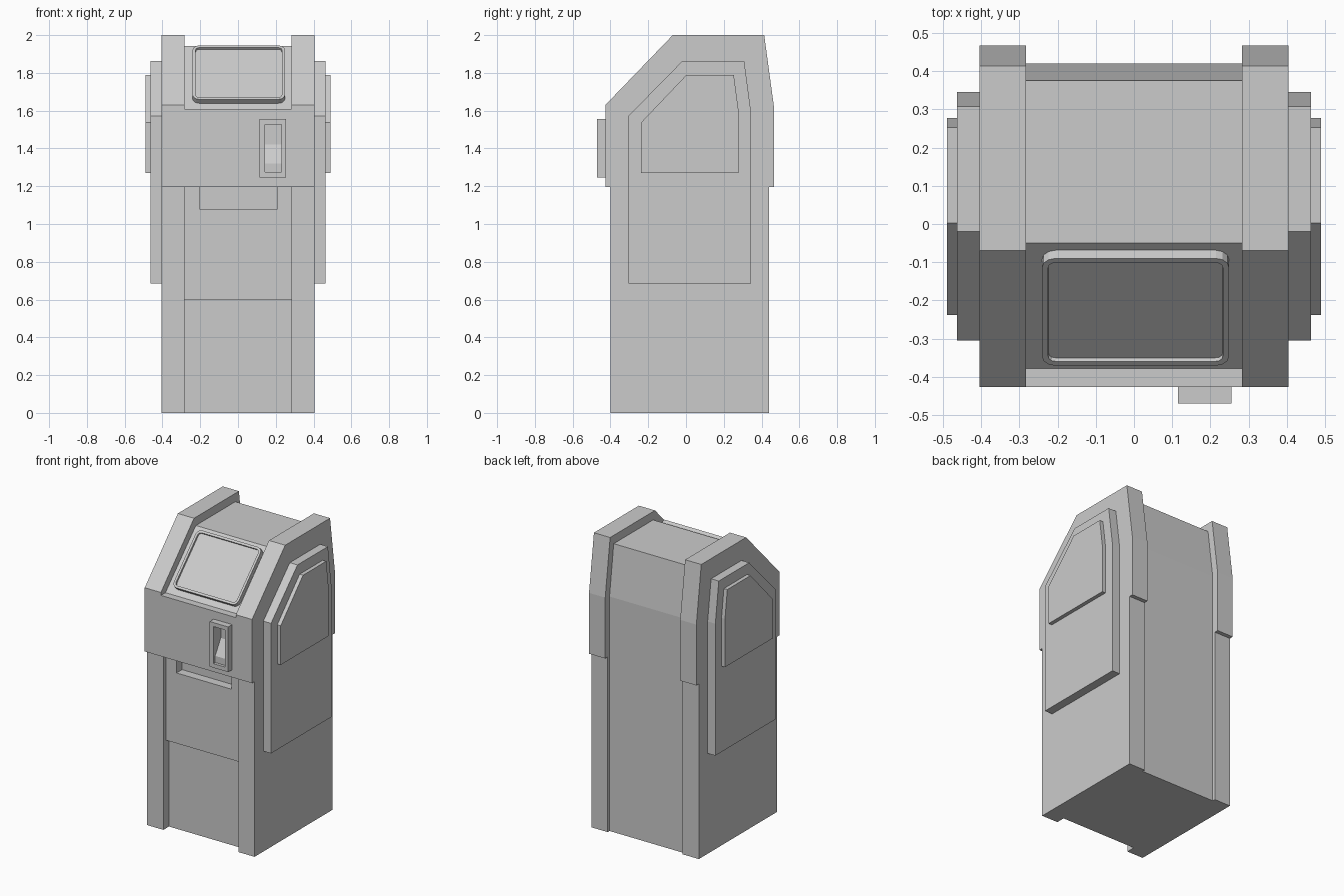
import bpy, bmesh, math
from mathutils import Vector, Matrix

if "Cube" in bpy.data.objects:
    bpy.data.objects.remove(bpy.data.objects["Cube"])


def finish(name, bm):
    bmesh.ops.recalc_face_normals(bm, faces=bm.faces)
    me = bpy.data.meshes.new(name)
    bm.to_mesh(me)
    bm.free()
    ob = bpy.data.objects.new(name, me)
    bpy.context.collection.objects.link(ob)
    return ob


def prism(name, profile, x0, x1):
    """Extrude a (y, z) side profile from x0 to x1."""
    bm = bmesh.new()
    face = bm.faces.new([bm.verts.new((x0, y, z)) for y, z in profile])
    ext = bmesh.ops.extrude_face_region(bm, geom=[face])["geom"]
    bmesh.ops.translate(bm, vec=(x1 - x0, 0, 0),
                        verts=[g for g in ext if isinstance(g, bmesh.types.BMVert)])
    return finish(name, bm)


def rect(y0, y1, z0, z1):
    return [(y0, z0), (y1, z0), (y1, z1), (y0, z1)]


def cut(ob, cutter):
    mod = ob.modifiers.new("cut", 'BOOLEAN')
    mod.operation, mod.solver, mod.object = 'DIFFERENCE', 'EXACT', cutter
    cutter.hide_render = True
    cutter.hide_set(True)


# Central cabinet with kick recess, door panel, control front and sloped top
body = prism("cabinet_body", [
    (-.34, 0), (-.34, .6), (-.37, .6), (-.37, 1.195), (-.427, 1.195), (-.427, 1.61),
    (-.378, 1.61), (-.05, 1.943), (.375, 1.943), (.42, 1.6), (.42, 0)], -.283, .283)

# Side pillars and the two stepped plates on each outer face
pillar = [(-.40, 0), (-.40, 1.195), (-.427, 1.195), (-.427, 1.63), (-.07, 2), (.414, 2),
          (.467, 1.61), (.467, 1.195), (.44, 1.195), (.44, 0)]
plate = [(-.305, .685), (-.305, 1.572), (-.02, 1.862), (.308, 1.862), (.345, 1.585), (.345, .685)]
small_plate = [(-.238, 1.27), (-.238, 1.537), (.003, 1.79), (.253, 1.79), (.278, 1.6), (.278, 1.27)]
for side, s in (("left", -1), ("right", 1)):
    prism(side + "_pillar", pillar, s * .283, s * .405)
    prism(side + "_side_plate", plate, s * .40, s * .463)
    prism(side + "_upper_plate", small_plate, s * .45, s * .489)

# Tray notch at the top of the door panel
cut(body, prism("tray_cutter", rect(-.39, -.31, 1.08, 1.21), -.205, .21))

# Slot housing with a sloped pocket
housing = prism("slot_housing", rect(-.47, -.42, 1.247, 1.555), .115, .255)
pocket = prism("slot_cutter", [(-.5, 1.275), (-.45, 1.275), (-.45, 1.32), (-.39, 1.42),
                               (-.39, 1.528), (-.5, 1.528)], .143, .23)
cut(housing, pocket)
cut(body, pocket)

# Screen: rounded frame with a sunken face, lying on the slope
slope = math.atan2(1.943 - 1.61, .378 - .05)
w, h, r, n = .245, .20, .035, 3
bm = bmesh.new()
outline = []
for k, (cx, cy) in enumerate(((1, 1), (-1, 1), (-1, -1), (1, -1))):
    for i in range(n + 1):
        a = math.pi / 2 * (k + i / n)
        outline.append(bm.verts.new((cx * (w - r) + r * math.cos(a),
                                     cy * (h - r) + r * math.sin(a), -.01)))
top = bm.faces.new(outline)
up = bmesh.ops.extrude_face_region(bm, geom=[top])["geom"]
bmesh.ops.translate(bm, vec=(0, 0, .04), verts=[g for g in up if isinstance(g, bmesh.types.BMVert)])
top = [g for g in up if isinstance(g, bmesh.types.BMFace)][0]
bmesh.ops.inset_region(bm, faces=[top], thickness=.016)
bmesh.ops.inset_region(bm, faces=[top], thickness=.001)
bmesh.ops.translate(bm, vec=(0, 0, -.012), verts=top.verts)
screen = finish("screen", bm)
screen.matrix_world = (Matrix.Translation(Vector((.004, -.209, 1.7815)))
                       @ Matrix.Rotation(slope, 4, 'X'))
